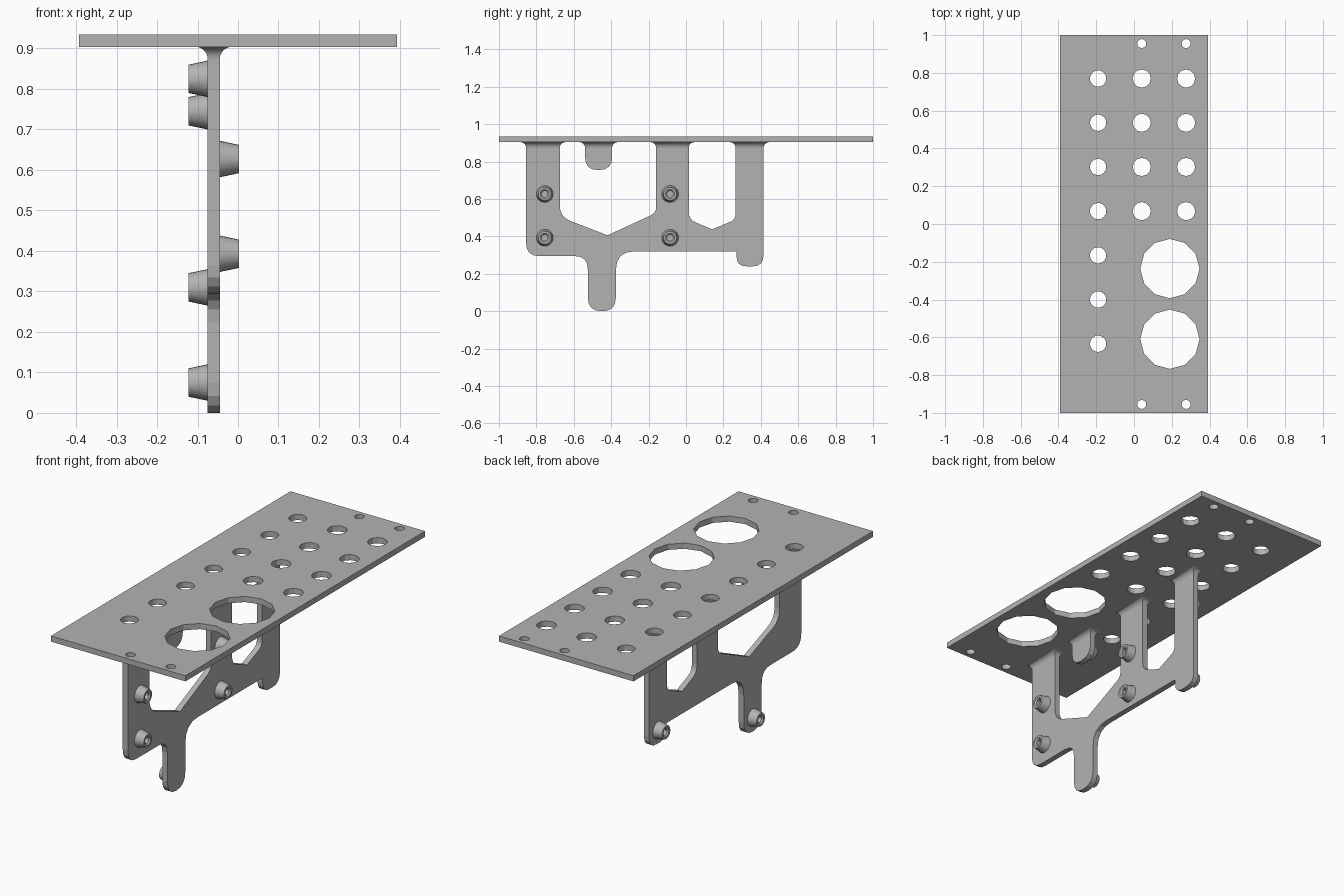
import bpy, bmesh
from math import cos, sin, pi
from mathutils import Vector

cube = bpy.data.objects.get("Cube")
if cube:
    bpy.data.objects.remove(cube)

gray = bpy.data.materials.new("plain_gray")
gray.use_nodes = True
color = (0.45, 0.45, 0.45, 1)
gray.diffuse_color = color
gray.node_tree.nodes["Principled BSDF"].inputs["Base Color"].default_value = color

PLATE_BOTTOM, PLATE_TOP = 0.904, 0.934
WALL_MIN, WALL_MAX = -0.075, -0.045


def finish(name, bm, smooth=False):
    bmesh.ops.recalc_face_normals(bm, faces=bm.faces[:])
    mesh = bpy.data.meshes.new(name)
    bm.to_mesh(mesh)
    bm.free()
    mesh.materials.append(gray)
    obj = bpy.data.objects.new(name, mesh)
    bpy.context.collection.objects.link(obj)
    if smooth:
        bpy.ops.object.select_all(action='DESELECT')
        obj.select_set(True)
        bpy.context.view_layer.objects.active = obj
        bpy.ops.object.shade_smooth_by_angle(angle=pi / 5)
    return obj


def extrude(bm, offset):
    result = bmesh.ops.extrude_face_region(bm, geom=bm.faces[:])
    verts = [g for g in result["geom"] if isinstance(g, bmesh.types.BMVert)]
    bmesh.ops.translate(bm, vec=offset, verts=verts)


def add_loop(bm, points):
    verts = [bm.verts.new(p) for p in points]
    return [bm.edges.new((v, verts[i - 1])) for i, v in enumerate(verts)]


def rounded(corners, steps=4):
    """Replace each corner (y, z, cut) by a short curve that starts at the cut."""
    points = []
    for i, (y, z, cut) in enumerate(corners):
        p = Vector((y, z))
        if not cut:
            points.append(p)
            continue
        before = Vector(corners[i - 1][:2])
        after = Vector(corners[(i + 1) % len(corners)][:2])
        a = p + (before - p).normalized() * cut
        b = p + (after - p).normalized() * cut
        for s in range(steps + 1):
            t = s / steps
            points.append(a * (1 - t) ** 2 + p * 2 * t * (1 - t) + b * t * t)
    return points


# Perforated top plate
holes = [(0.19, y, 0.157, 12) for y in (-0.236, -0.61)]
holes += [(-0.19, 0.77 - 0.234 * i, 0.043, 24) for i in range(7)]
for x in (0.041, 0.276):
    holes += [(x, 0.77 - 0.234 * i, 0.048, 12) for i in range(4)]
    holes += [(x, y, 0.024, 12) for y in (0.955, -0.955)]

bm = bmesh.new()
edges = add_loop(bm, [(sx * 0.393, sy, PLATE_BOTTOM)
                      for sx, sy in ((-1, -1), (1, -1), (1, 1), (-1, 1))])
for x, y, r, n in holes:
    edges += add_loop(bm, [(x + r * cos(2 * pi * i / n), y + r * sin(2 * pi * i / n),
                            PLATE_BOTTOM) for i in range(n)])
bmesh.ops.triangle_fill(bm, use_beauty=True, use_dissolve=False, edges=edges,
                        normal=(0, 0, 1))
extrude(bm, (0, 0, PLATE_TOP - PLATE_BOTTOM))
finish("top_plate", bm)


# Upright bracket wall and its separate hanging tab
def wall(name, corners):
    bm = bmesh.new()
    bm.faces.new([bm.verts.new((WALL_MIN, p.x, p.y)) for p in rounded(corners)])
    extrude(bm, (WALL_MAX - WALL_MIN, 0, 0))
    finish(name, bm)


top = PLATE_BOTTOM
wall("bracket_wall", [
    (-0.855, top, 0), (-0.855, 0.295, 0.07), (-0.525, 0.295, 0.07),
    (-0.525, 0, 0.075), (-0.375, 0, 0.075), (-0.375, 0.32, 0.1),
    (0.27, 0.32, 0), (0.27, 0.24, 0.055), (0.415, 0.24, 0.06), (0.415, top, 0),
    (0.265, top, 0), (0.265, 0.49, 0.03), (0.14, 0.438, 0), (0.015, 0.49, 0.04),
    (0.015, top, 0), (-0.16, top, 0), (-0.16, 0.526, 0.03), (-0.42, 0.406, 0),
    (-0.675, 0.505, 0.06), (-0.675, top, 0)])
wall("hanging_tab", [(-0.54, top, 0), (-0.54, 0.755, 0.07),
                     (-0.395, 0.755, 0.07), (-0.395, top, 0)])


# Flared fillets where the legs meet the plate
def flare(name, y0, y1, radius=0.03, steps=6):
    bm = bmesh.new()
    rings = []
    for s in range(steps + 1):
        a = s / steps * pi / 2
        out, z = radius * (1 - cos(a)), PLATE_BOTTOM - radius * (1 - sin(a))
        xa, xb, ya, yb = WALL_MIN - out, WALL_MAX + out, y0 - out, y1 + out
        rings.append([bm.verts.new((x, y, z)) for x, y in
                      ((xa, ya), (xb, ya), (xb, yb), (xa, yb))])
    for low, high in zip(rings, rings[1:]):
        for i in range(4):
            bm.faces.new((low[i - 1], low[i], high[i], high[i - 1]))
    finish(name, bm, smooth=True)


for name, y0, y1 in (("front_leg", -0.855, -0.675), ("tab", -0.54, -0.395),
                     ("middle_leg", -0.16, 0.015), ("back_leg", 0.265, 0.415)):
    flare(name + "_fillet", y0, y1)


# Tapered standoffs with a blind screw hole
def standoff(name, y, z, side, n=24):
    base = WALL_MAX if side > 0 else WALL_MIN
    profile = [(0.045, 0), (0.035, 0.047), (0.024, 0.047), (0.016, 0.04), (0.016, 0.003)]
    bm = bmesh.new()
    rings = [[bm.verts.new((base + side * h, y + r * cos(2 * pi * i / n),
                            z + r * sin(2 * pi * i / n))) for i in range(n)]
             for r, h in profile]
    for a, b in zip(rings, rings[1:]):
        for i in range(n):
            bm.faces.new((a[i - 1], a[i], b[i], b[i - 1]))
    bm.faces.new(rings[0])
    bm.faces.new(rings[-1])
    finish(name, bm, smooth=True)


for y, place in ((-0.755, "front"), (-0.085, "middle")):
    for z, level in ((0.627, "upper"), (0.393, "lower")):
        standoff(f"left_standoff_{place}_{level}", y, z, 1)
for y, z, place in ((-0.467, 0.825, "tab"), (0.34, 0.745, "back_upper"),
                    (0.34, 0.31, "back_lower"), (-0.45, 0.075, "foot")):
    standoff("right_standoff_" + place, y, z, -1)
